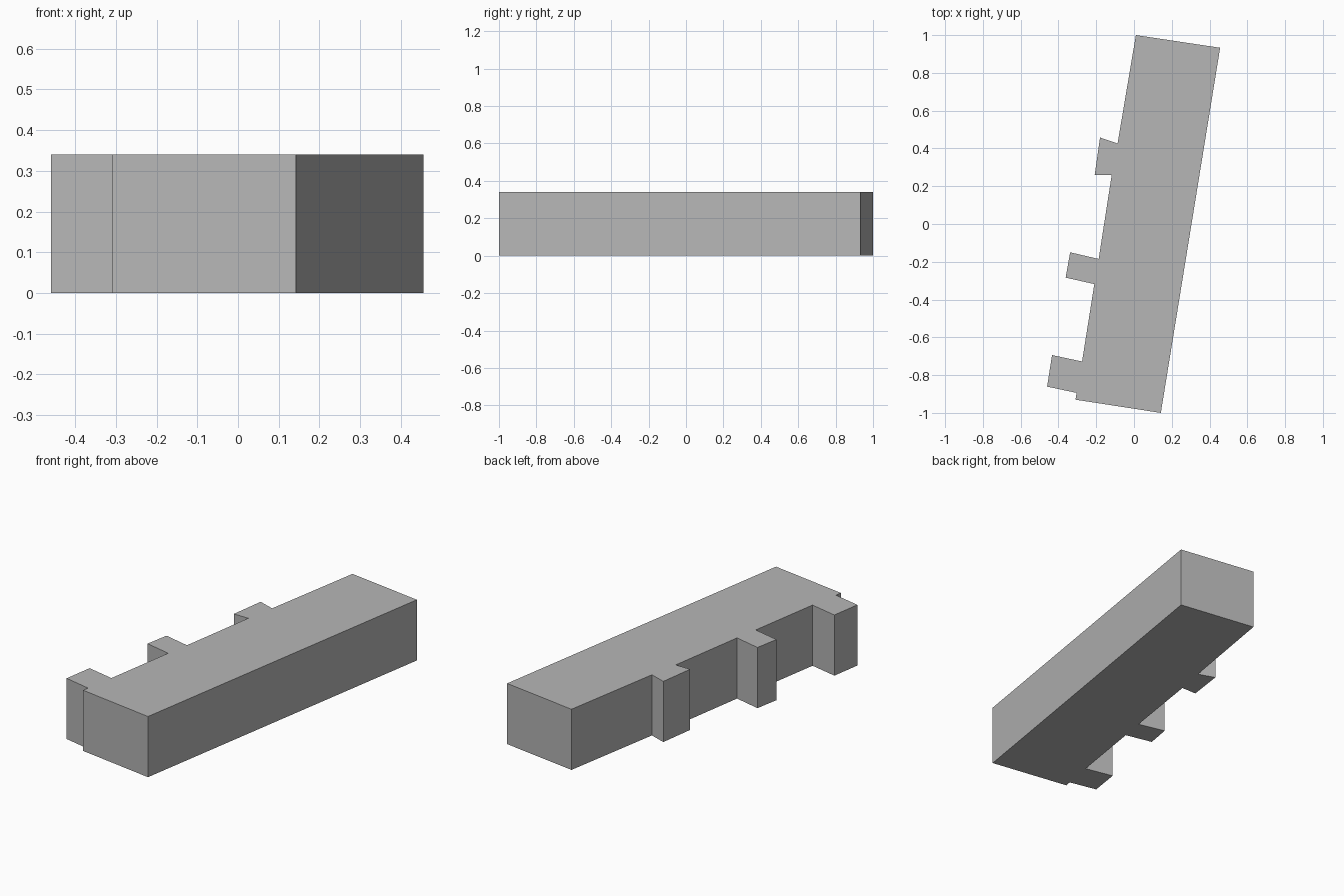
import bpy
import bmesh

HEIGHT = 0.34

cube = bpy.data.objects.get("Cube")
if cube:
    bpy.data.objects.remove(cube, do_unlink=True)

# Plain grey for the whole block
grey = bpy.data.materials.new("plain grey")
grey.use_nodes = True
colour = (0.47, 0.47, 0.47, 1)
grey.diffuse_color = colour
grey.node_tree.nodes["Principled BSDF"].inputs["Base Color"].default_value = colour

# Floor plan, built from the long main block and the bays on its right side
north_end = [(0.01, 1.0)]
north_bay = [(-0.087, 0.426), (-0.18, 0.458), (-0.208, 0.26), (-0.118, 0.26)]
middle_bay = [(-0.187, -0.185), (-0.338, -0.15), (-0.362, -0.284), (-0.21, -0.318)]
south_bay = [(-0.275, -0.728), (-0.434, -0.694), (-0.46, -0.861), (-0.304, -0.894)]
south_end = [(-0.31, -0.93), (0.142, -1.0)]
east_corner = [(0.456, 0.933)]
plan = north_end + north_bay + middle_bay + south_bay + south_end + east_corner


def extrude_plan(name, points, height, material):
    """Raise a counter-clockwise floor plan into a closed flat-topped solid."""
    bm = bmesh.new()
    base = bm.faces.new([bm.verts.new((x, y, 0)) for x, y in points])
    raised = bmesh.ops.extrude_face_region(bm, geom=[base], use_keep_orig=True)
    top = [v for v in raised["geom"] if isinstance(v, bmesh.types.BMVert)]
    bmesh.ops.translate(bm, verts=top, vec=(0, 0, height))
    bmesh.ops.recalc_face_normals(bm, faces=bm.faces)
    mesh = bpy.data.meshes.new(name)
    bm.to_mesh(mesh)
    bm.free()
    mesh.materials.append(material)
    obj = bpy.data.objects.new(name, mesh)
    bpy.context.collection.objects.link(obj)
    return obj


# Building block
extrude_plan("building_block", plan, HEIGHT, grey)
